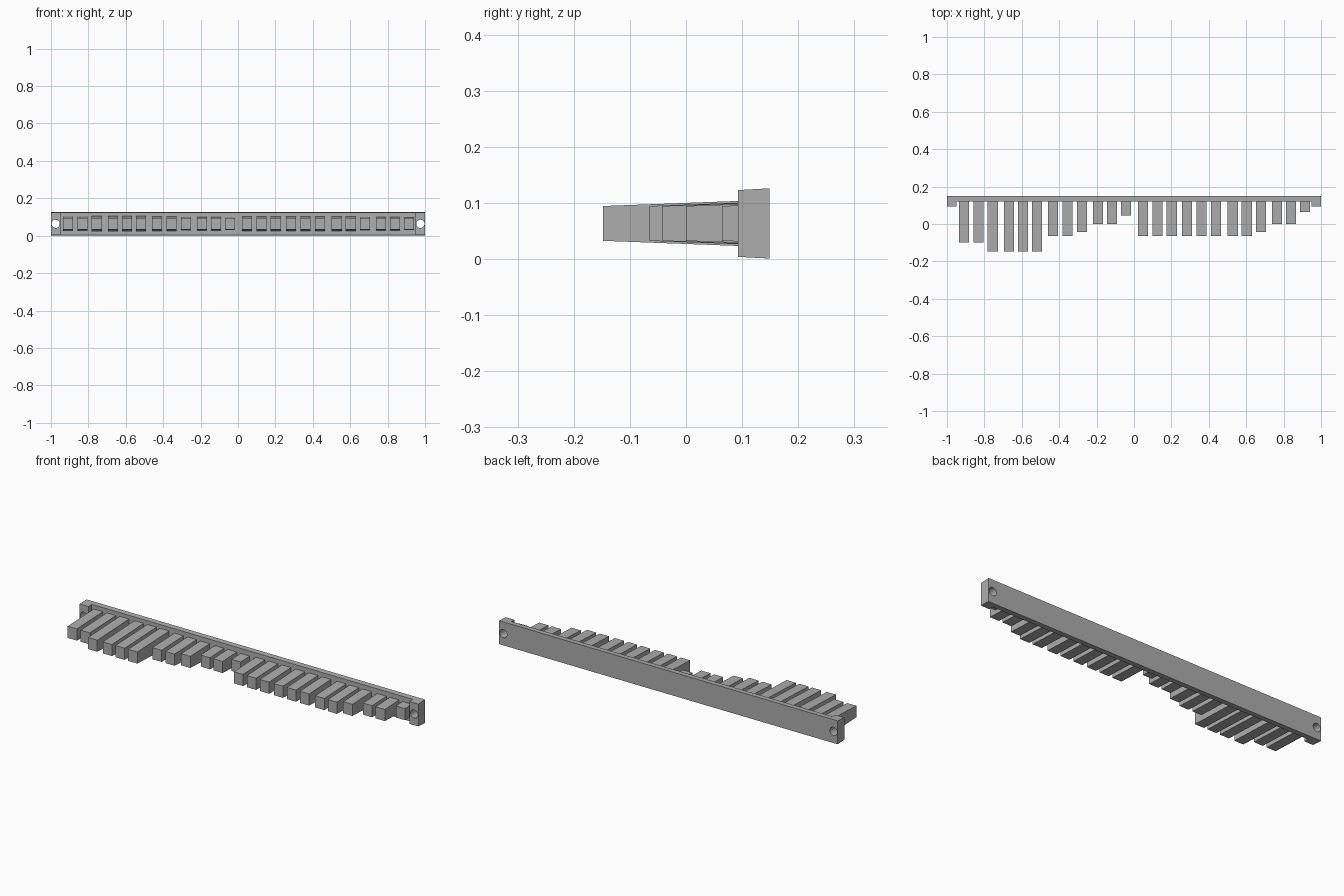
import bpy, bmesh
from mathutils import Matrix

if "Cube" in bpy.data.objects:
    bpy.data.objects.remove(bpy.data.objects["Cube"])

grey = bpy.data.materials.new("neutral grey")
grey.use_nodes = True
colour = (0.42, 0.42, 0.42, 1)
grey.diffuse_color = colour
grey.node_tree.nodes["Principled BSDF"].inputs["Base Color"].default_value = colour

MID_Z = 0.0635
BACK_Y, BAR_Y, END_Y = 0.149, 0.12, 0.093
END_X = 0.948


def finish(name, bm):
    bmesh.ops.recalc_face_normals(bm, faces=bm.faces)
    mesh = bpy.data.meshes.new(name)
    bm.to_mesh(mesh)
    bm.free()
    mesh.materials.append(grey)
    obj = bpy.data.objects.new(name, mesh)
    bpy.context.collection.objects.link(obj)
    return obj


def drafted_block(name, x0, x1, front, back, front_half, back_half):
    """Block along y whose height changes from front to back."""
    bm = bmesh.new()
    bmesh.ops.create_cube(bm, size=1)
    for v in bm.verts:
        half = front_half if v.co.y < 0 else back_half
        v.co = (x0 if v.co.x < 0 else x1,
                front if v.co.y < 0 else back,
                MID_Z + (half if v.co.z > 0 else -half))
    return finish(name, bm)


# Back bar with drafted top and bottom
drafted_block("back_bar", -END_X, END_X, BAR_Y, BACK_Y, 0.061, 0.0625)

# Mounting ends with a screw hole each
for side, sign in (("left", 1), ("right", -1)):
    x0, x1 = sorted((sign * END_X, sign))
    end = drafted_block(side + "_mounting_end", x0, x1, END_Y, BACK_Y, 0.0595, 0.0625)
    bm = bmesh.new()
    bmesh.ops.create_cone(bm, cap_ends=True, segments=20, radius1=0.022, radius2=0.022,
                          depth=0.3, matrix=Matrix.Rotation(1.5707963, 4, "X"))
    bmesh.ops.translate(bm, verts=bm.verts, vec=(sign * 0.975, 0.12, MID_Z))
    cutter = finish(side + "_hole_cutter", bm)
    cutter.hide_render = True
    cutter.hide_viewport = True
    cut = end.modifiers.new("screw_hole", "BOOLEAN")
    cut.operation = "DIFFERENCE"
    cut.solver = "EXACT"
    cut.object = cutter

# Groups of teeth: centre of the first, spacing, and the tip depth of each
groups = [
    (-0.909, 0.077, (-0.10, -0.10, -0.148)),
    (-0.668, 0.075, (-0.148, -0.148, -0.148)),
    (-0.433, 0.077, (-0.065, -0.065, -0.042)),
    (-0.193, 0.075, (0.0, 0.0, 0.045)),
    (0.048, 0.077, (-0.065, -0.065, -0.065)),
    (0.284, 0.077, (-0.065, -0.065, -0.065)),
    (0.528, 0.075, (-0.065, -0.065, -0.042)),
    (0.765, 0.075, (0.0, 0.0, 0.064)),
]
number = 1
for start, step, tips in groups:
    for i, tip in enumerate(tips):
        x = start + i * step
        root_half = 0.031 + 0.038 * (BAR_Y - tip)
        drafted_block(f"tooth_{number}", x - 0.027, x + 0.027, tip, BAR_Y + 0.002,
                      0.031, root_half)
        number += 1
